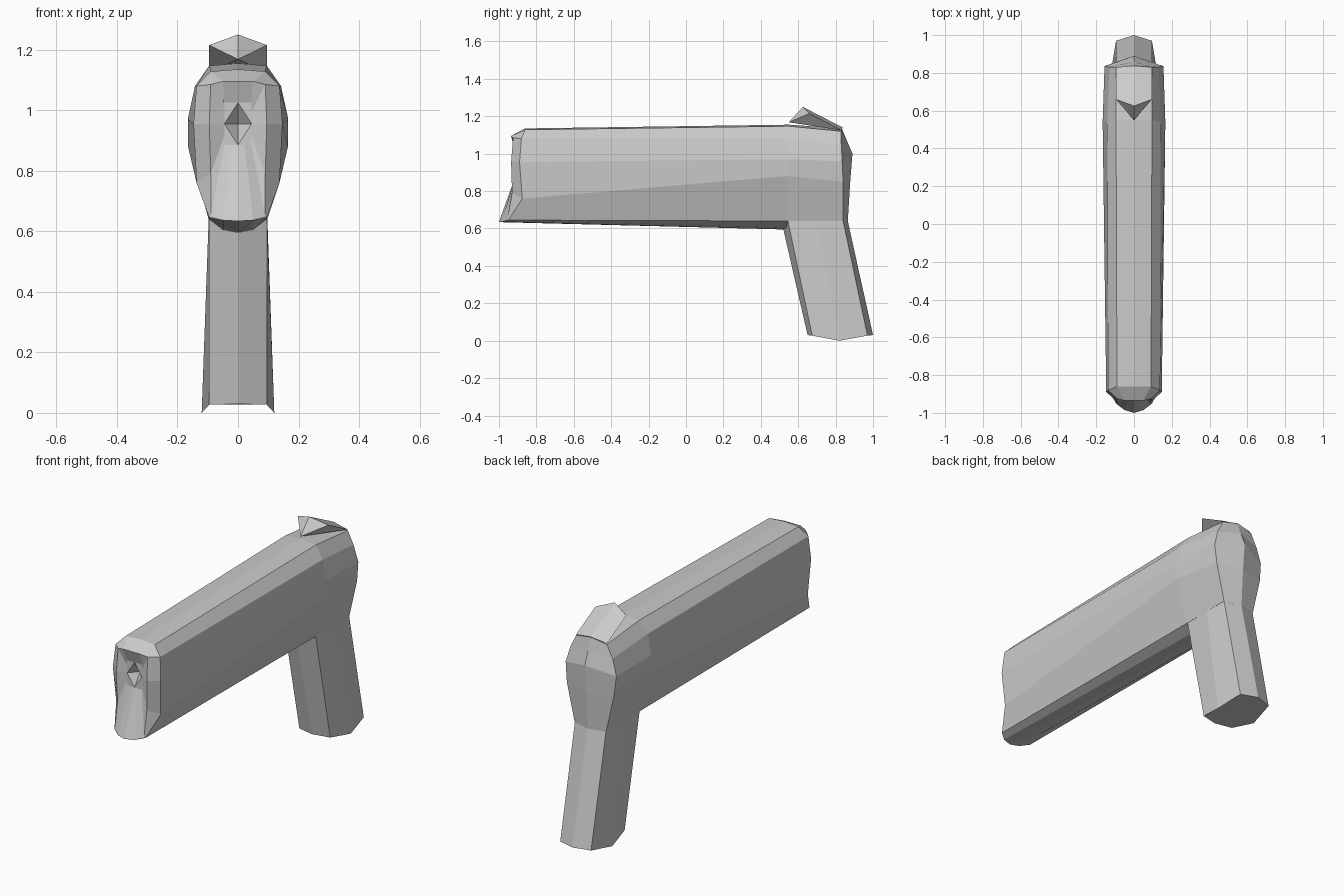
import bpy, bmesh


def finish(bm, name):
    bmesh.ops.remove_doubles(bm, verts=bm.verts, dist=0.0005)
    bmesh.ops.recalc_face_normals(bm, faces=bm.faces)
    mesh = bpy.data.meshes.new(name)
    bm.to_mesh(mesh)
    bm.free()
    obj = bpy.data.objects.new(name, mesh)
    bpy.context.collection.objects.link(obj)
    return obj


def full_ring(half):
    """Half outline from centre line to centre line, mirrored across x."""
    return half + [(-x, y, z) for x, y, z in half[-2:0:-1]]


def loft(name, halves, cap_start=True, cap_end=True):
    bm = bmesh.new()
    rings = [[bm.verts.new(p) for p in full_ring(h)] for h in halves]
    n = len(rings[0])
    for a, b in zip(rings, rings[1:]):
        for i in range(n):
            j = (i + 1) % n
            bm.faces.new((a[i], a[j], b[j], b[i]))
    if cap_start:
        bm.faces.new(rings[0])
    if cap_end:
        bm.faces.new(rings[-1])
    return finish(bm, name)


# Muzzle recess: a pyramid-shaped hole with a diamond mouth in a flat panel
hole_z = 0.955
tip = [(0, -0.86, hole_z)] * 8
diamond = [(0.045 * (1 - abs(t)), -0.91, hole_z + 0.07 * t)
           for t in (1, 0.66, 0.33, 0, -0.33, -0.6, -0.8, -1)]
panel = [(x, -0.91, hole_z + dz) for x, dz in
         ((0, .07), (.045, .07), (.045, .04), (.045, 0),
          (.045, -.04), (.045, -.07), (.022, -.07), (0, -.07))]

# Front lip and the outer front edge of the body
lip = [(0, -.935, 1.095), (.05, -.935, 1.095), (.09, -.925, 1.085),
       (.095, -.935, .955), (.09, -.93, .79), (.09, -.955, .65),
       (.05, -.985, .638), (0, -1, .635)]
front = [(0, -.86, 1.135), (.09, -.86, 1.128), (.137, -.88, 1.08),
         (.147, -.89, .955), (.137, -.875, .76), (.095, -.95, .645),
         (.05, -.985, .636), (0, -1, .634)]

# Widest section above the grip, then the rear edge and its central spine
middle = [(0, .55, 1.155), (.095, .55, 1.147), (.142, .54, 1.08),
          (.166, .54, .97), (.165, .54, .88), (.097, .54, .64),
          (.05, .53, .605), (0, .52, .595)]
rear = [(0, .835, 1.135), (.095, .83, 1.12), (.13, .83, 1.05),
        (.156, .835, .96), (.145, .84, .85), (.097, .84, .64),
        (.05, .84, .62), (0, .84, .60)]
spine = [(0, y, z) for y, z in
         ((.835, 1.135), (.835, 1.13), (.86, 1.07), (.89, 1.0),
          (.878, .85), (.865, .64), (.86, .62), (.84, .60))]
loft("body", [tip, diamond, panel, lip, front, middle, rear, spine],
     False, False)

# Raked eight-sided grip
grip_top = [(0, .52, .597), (.096, .545, .64), (.097, .70, .64),
            (.096, .84, .64), (0, .865, .64)]
grip_foot = [(0, .65, .03), (.095, .675, .027), (.12, .82, .0),
             (.095, .97, .027), (0, 1.0, .03)]
loft("grip", [grip_top, grip_foot])

# Wedge-shaped rear catch on top
bm = bmesh.new()
for p in full_ring([(0, .55, 1.168), (.095, .83, 1.125), (0, .83, 1.13)]) \
        + full_ring([(0, .625, 1.25), (.095, .66, 1.215), (0, .838, 1.14)]):
    bm.verts.new(p)
bmesh.ops.convex_hull(bm, input=bm.verts)
finish(bm, "rear_catch")
